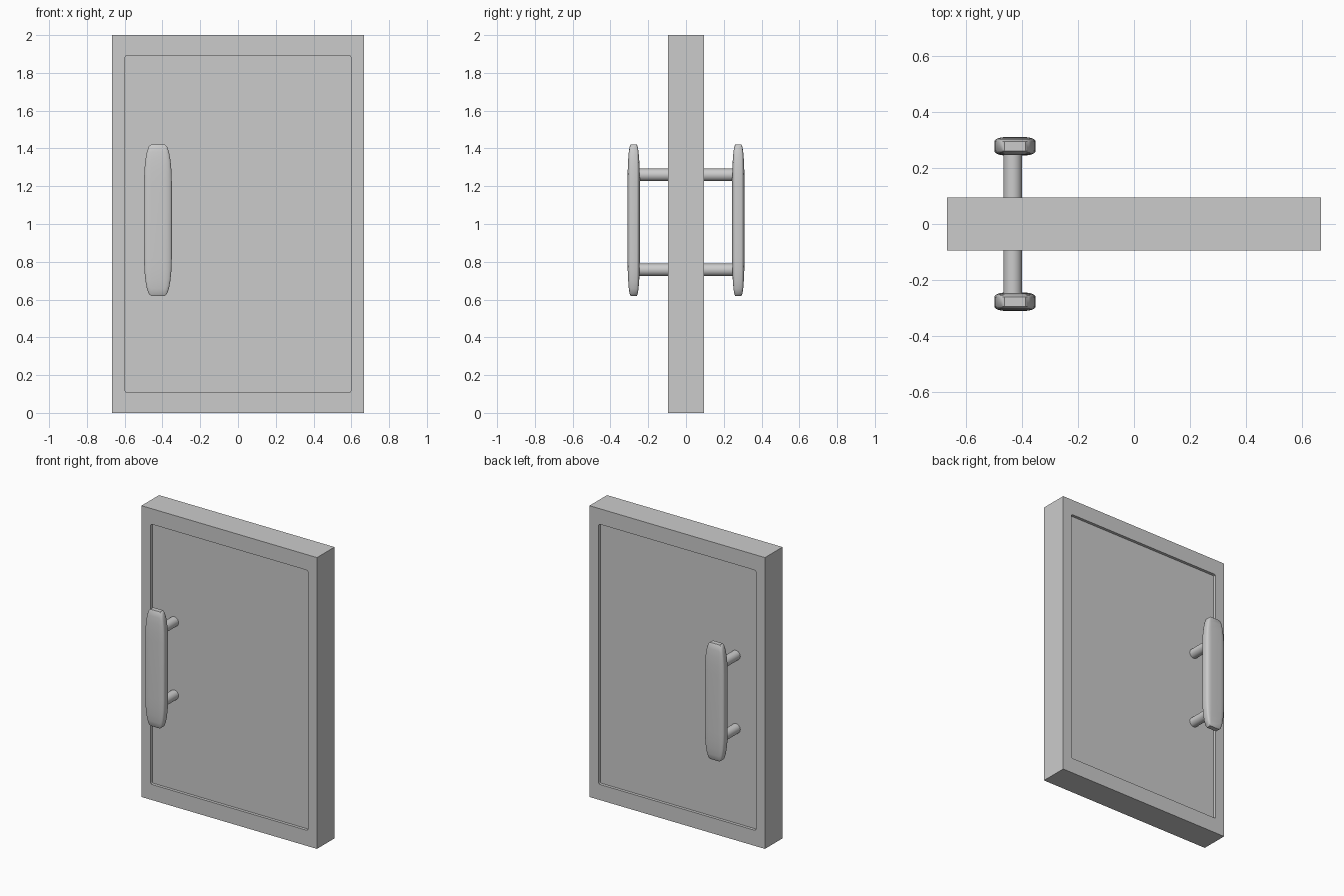
import bpy, bmesh
from mathutils import Matrix, Vector

cube = bpy.data.objects.get("Cube")
if cube:
    bpy.data.objects.remove(cube, do_unlink=True)

grey = bpy.data.materials.new("plain_grey")
grey.use_nodes = True
colour = (0.6, 0.6, 0.6, 1)
grey.diffuse_color = colour
grey.node_tree.nodes["Principled BSDF"].inputs["Base Color"].default_value = colour


def finish(bm, name, smooth=False):
    bmesh.ops.recalc_face_normals(bm, faces=bm.faces)
    mesh = bpy.data.meshes.new(name)
    bm.to_mesh(mesh)
    bm.free()
    mesh.materials.append(grey)
    obj = bpy.data.objects.new(name, mesh)
    bpy.context.collection.objects.link(obj)
    if smooth:
        bpy.ops.object.select_all(action="DESELECT")
        obj.select_set(True)
        bpy.context.view_layer.objects.active = obj
        bpy.ops.object.shade_smooth_by_angle(angle=0.7)
    return obj


def box(size, centre):
    bm = bmesh.new()
    bmesh.ops.create_cube(bm, size=1)
    bmesh.ops.scale(bm, vec=size, verts=bm.verts)
    bmesh.ops.translate(bm, vec=centre, verts=bm.verts)
    return bm


# Door slab with a shallow recessed panel on the front and back
WIDTH, THICK, HEIGHT = 1.333, 0.19, 2.0
PANEL_X, PANEL_Z, DEPTH = 0.597, 0.893, 0.02
bm = box((WIDTH, THICK, HEIGHT), (0, 0, HEIGHT / 2))
bm.normal_update()
for face in [f for f in bm.faces if abs(f.normal.y) > 0.9]:
    inward = -face.normal.copy()
    bmesh.ops.inset_individual(bm, faces=[face], thickness=0.07)
    for v in face.verts:
        v.co.x = PANEL_X if v.co.x > 0 else -PANEL_X
        v.co.z = 1 + (PANEL_Z if v.co.z > 1 else -PANEL_Z)
    panel = bmesh.ops.extrude_discrete_faces(bm, faces=[face])["faces"][0]
    bmesh.ops.translate(bm, vec=inward * DEPTH, verts=panel.verts)

# Slightly rounded recess corners
corners = [e for e in bm.edges if abs(e.calc_length() - DEPTH) < 0.001]
bmesh.ops.bevel(bm, geom=corners, offset=0.01, segments=2, profile=0.5,
                affect="EDGES", clamp_overlap=True)
finish(bm, "door")

# Pull handles: a soft grip on two round posts, on each side of the door
for side, label in ((-1, "front"), (1, "back")):
    bm = box((1, 1, 1), (0, 0, 0))
    bmesh.ops.bevel(bm, geom=bm.edges[:], offset=0.25, segments=5,
                    profile=0.5, affect="EDGES")
    bmesh.ops.scale(bm, vec=(0.147, 0.065, 0.8), verts=bm.verts)
    bmesh.ops.translate(bm, vec=(-0.424, side * 0.277, 1.02), verts=bm.verts)
    finish(bm, label + "_handle_grip", smooth=True)

    for z, level in ((0.757, "lower"), (1.26, "upper")):
        bm = bmesh.new()
        place = Matrix.Translation(Vector((-0.432, side * 0.17, z)))
        bmesh.ops.create_cone(bm, cap_ends=True, segments=32, radius1=0.033,
                              radius2=0.033, depth=0.2,
                              matrix=place @ Matrix.Rotation(1.5708, 4, "X"))
        finish(bm, f"{label}_{level}_handle_post", smooth=True)
